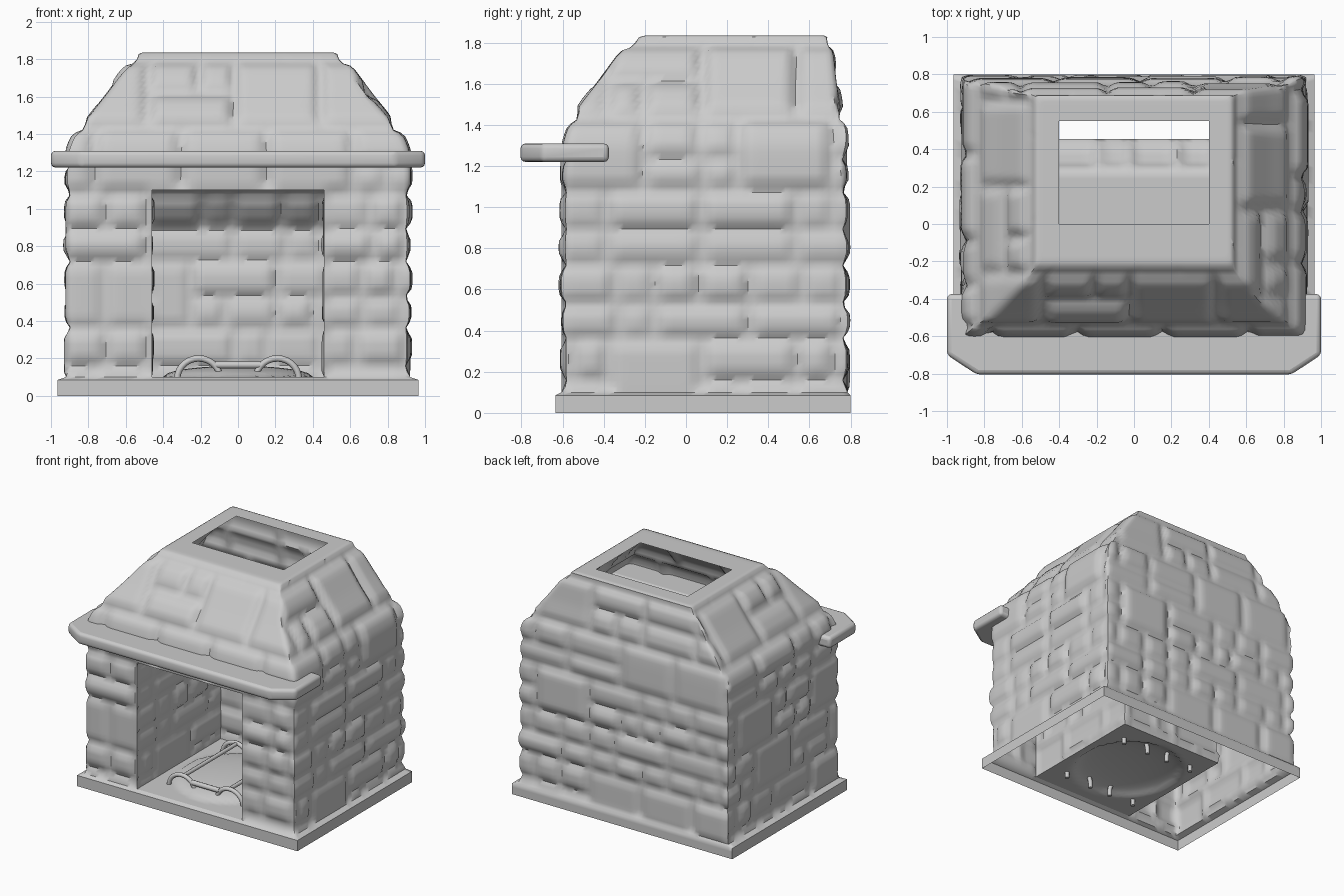
import bpy, bmesh, math, random
from mathutils import Vector

if "Cube" in bpy.data.objects:
    bpy.data.objects.remove(bpy.data.objects["Cube"])

random.seed(7)
NOISE = [random.random() for _ in range(1021)]


def rnd(*key):
    """Repeatable random value for a whole-number key."""
    n = 17
    for k in key:
        n = (n * 131 + k * 37 + 11) % 1021
    return NOISE[n]


def stone(u, z):
    """Rounded-block height (0 in joints, up to 1 on stones) for a wall position."""
    cw, ch = 0.46, 0.36
    j = math.floor(z / ch)
    u += 0.23 * (j % 2) + 0.1 * rnd(j, 5)
    i = math.floor(u / cw)
    a, b = u - i * cw, z - j * ch
    w, h, k = cw, ch, 0
    if rnd(i, j, 1) > 0.25:                       # split the cell into two courses
        cut = ch * (0.38 + 0.24 * rnd(j, 2))
        if b < cut:
            h = cut
        else:
            b, h, k = b - cut, ch - cut, 1
        if rnd(i, j, k, 3) > 0.4:                 # and some courses into two stones
            s = cw * (0.35 + 0.3 * rnd(i, j, k, 4))
            if a < s:
                w = s
            else:
                a, w, k = a - s, cw - s, k + 2
    d = min(a, w - a, b, h - b)
    e = min(1, max(0, d / 0.05))
    e = e * e * (3 - 2 * e)
    return e * (0.55 + 0.45 * rnd(i, j, k, 7))


def displace(bm, amp, offset, use):
    """Push vertices along their normals following the stone pattern."""
    bm.normal_update()
    moves = []
    for v in bm.verts:
        if v.is_boundary or not use(v):
            continue
        n, c = v.normal, v.co
        if abs(n.x) > abs(n.y):
            u = c.y + (10 if n.x > 0 else 20)
        else:
            u = c.x + (30 if n.y > 0 else 40)
        moves.append((v, n * (amp * stone(u, c.z) + offset)))
    for v, m in moves:
        v.co += m


def finish(name, bm, angle=50):
    me = bpy.data.meshes.new(name)
    bm.to_mesh(me)
    bm.free()
    ob = bpy.data.objects.new(name, me)
    bpy.context.collection.objects.link(ob)
    bpy.ops.object.select_all(action='DESELECT')
    ob.select_set(True)
    bpy.context.view_layer.objects.active = ob
    bpy.ops.object.shade_smooth_by_angle(angle=math.radians(angle))
    return ob


# Stone shell: rectangular rings (z, half width, front y, back y, rows to next)
profile = [(0, .965, -.635, .80, 3), (.085, .965, -.635, .80, 1),
           (.1, .92, -.605, .785, 34), (1.1, .92, -.605, .785, 6),
           (1.3, .915, -.60, .78, 3), (1.38, .885, -.575, .775, 3),
           (1.46, .83, -.54, .76, 5), (1.6, .715, -.43, .735, 7),
           (1.79, .575, -.29, .715, 2), (1.835, .53, -.23, .69, 8),
           (1.835, .40, 0.0, .55, 0)]
rows = []
for p, q in zip(profile, profile[1:]):
    for k in range(p[4]):
        t = k / p[4]
        rows.append([p[i] + (q[i] - p[i]) * t for i in range(4)])
rows.append(list(profile[-1][:4]))

NX, NY = 60, 46
bm = bmesh.new()
grid = []
for z, hx, y0, y1 in rows:
    xs = [-hx + 2 * hx * i / NX for i in range(NX)]
    ys = [y0 + (y1 - y0) * i / NY for i in range(NY)]
    ring = [(x, y0) for x in xs] + [(hx, y) for y in ys]
    ring += [(-x, y1) for x in xs] + [(-hx, y0 + y1 - y) for y in ys]
    grid.append([bm.verts.new((x, y, z)) for x, y in ring])
n = len(grid[0])
for r in range(len(grid) - 1):
    for c in range(n):
        hearth = 0.099 < rows[r][0] < 1.09 and NX // 4 <= c < 3 * NX // 4
        if not hearth:
            d = (c + 1) % n
            bm.faces.new((grid[r][c], grid[r][d], grid[r + 1][d], grid[r + 1][c]))
loose = [v for v in bm.verts if not v.link_faces]
bmesh.ops.delete(bm, geom=loose, context='VERTS')
wall = lambda v: v.co.z > 0.12 and not (v.co.z > 1.83 and abs(v.co.x) < .5 and -.15 < v.co.y < .65)
for _ in range(2):
    bmesh.ops.smooth_vert(bm, verts=[v for v in bm.verts if wall(v) and not v.is_boundary],
                          factor=0.5, use_axis_x=True, use_axis_y=True, use_axis_z=True)
displace(bm, 0.04, -0.025, lambda v: wall(v) and v.co.z < 1.82)
bmesh.ops.smooth_vert(bm, verts=[v for v in bm.verts if wall(v) and not v.is_boundary],
                      factor=0.4, use_axis_x=True, use_axis_y=True, use_axis_z=True)
finish("stone_shell", bm)

# Firebox lining, open to the front, with sloped upper back and ash mound in the floor
bm = bmesh.new()
bmesh.ops.create_cube(bm, size=1)
bm.normal_update()
bmesh.ops.delete(bm, geom=[f for f in bm.faces if f.normal.y < -.9], context='FACES')
bmesh.ops.subdivide_edges(bm, edges=bm.edges[:], cuts=31, use_grid_fill=True)
for v in bm.verts:
    z = 0.1 + (v.co.z + .5)
    back = 0.44 - 0.17 * max(0, (z - .9) / .2)
    v.co = Vector((v.co.x * .92, -.605 + (v.co.y + .5) * (back + .605), z))
bmesh.ops.reverse_faces(bm, faces=bm.faces[:])
displace(bm, 0.03, -0.015, lambda v: .13 < v.co.z < 1.08)
for v in bm.verts:
    if v.co.z < 0.101:
        r2 = (v.co.x / .4) ** 2 + ((v.co.y + .07) / .42) ** 2
        if r2 < 1:
            v.co.z += 0.06 * math.sqrt(1 - r2)
finish("firebox", bm)

# Mantel shelf with clipped front corners
bm = bmesh.new()
half = [(1.0, -.375), (1.0, -.70), (.84, -.805)]
outline = [(-x, y) for x, y in half] + [(x, y) for x, y in reversed(half)]
face = bm.faces.new([bm.verts.new((x, y, 1.22)) for x, y in outline])
ext = bmesh.ops.extrude_face_region(bm, geom=[face], use_keep_orig=True)
for v in ext["geom"]:
    if isinstance(v, bmesh.types.BMVert):
        v.co.z = 1.31
bmesh.ops.recalc_face_normals(bm, faces=bm.faces[:])
mantel = finish("mantel_shelf", bm, 60)
bev = mantel.modifiers.new("rounded_edges", 'BEVEL')
bev.width, bev.segments = 0.025, 3


# Fire grate of round bars
def bar(name, pts, radius):
    cu = bpy.data.curves.new(name, 'CURVE')
    cu.dimensions = '3D'
    cu.bevel_depth, cu.bevel_resolution, cu.use_fill_caps = radius, 2, True
    sp = cu.splines.new('POLY')
    sp.points.add(len(pts) - 1)
    for p, co in zip(sp.points, pts):
        p.co = (*co, 1)
    sp.use_smooth = True
    bpy.context.collection.objects.link(bpy.data.objects.new(name, cu))


for row, y in (("front", -.4), ("back", .27)):
    for side, sx in (("left", -1), ("right", 1)):
        pts = [(sx * .21 - .115, y, .05)]
        pts += [(sx * .21 - .115 * math.cos(a), y, .09 + .11 * math.sin(a))
                for a in [math.pi * k / 14 for k in range(15)]]
        pts.append((sx * .21 + .115, y, .05))
        bar(f"grate_{row}_{side}_arch", pts, .017)
    bar(f"grate_{row}_cross_bar", [(-.12, y, .165), (.12, y, .165)], .02)
for side, sx in (("left", -1), ("right", 1)):
    bar(f"grate_{side}_rail", [(sx * .2, -.4, .195), (sx * .2, .27, .195)], .015)
